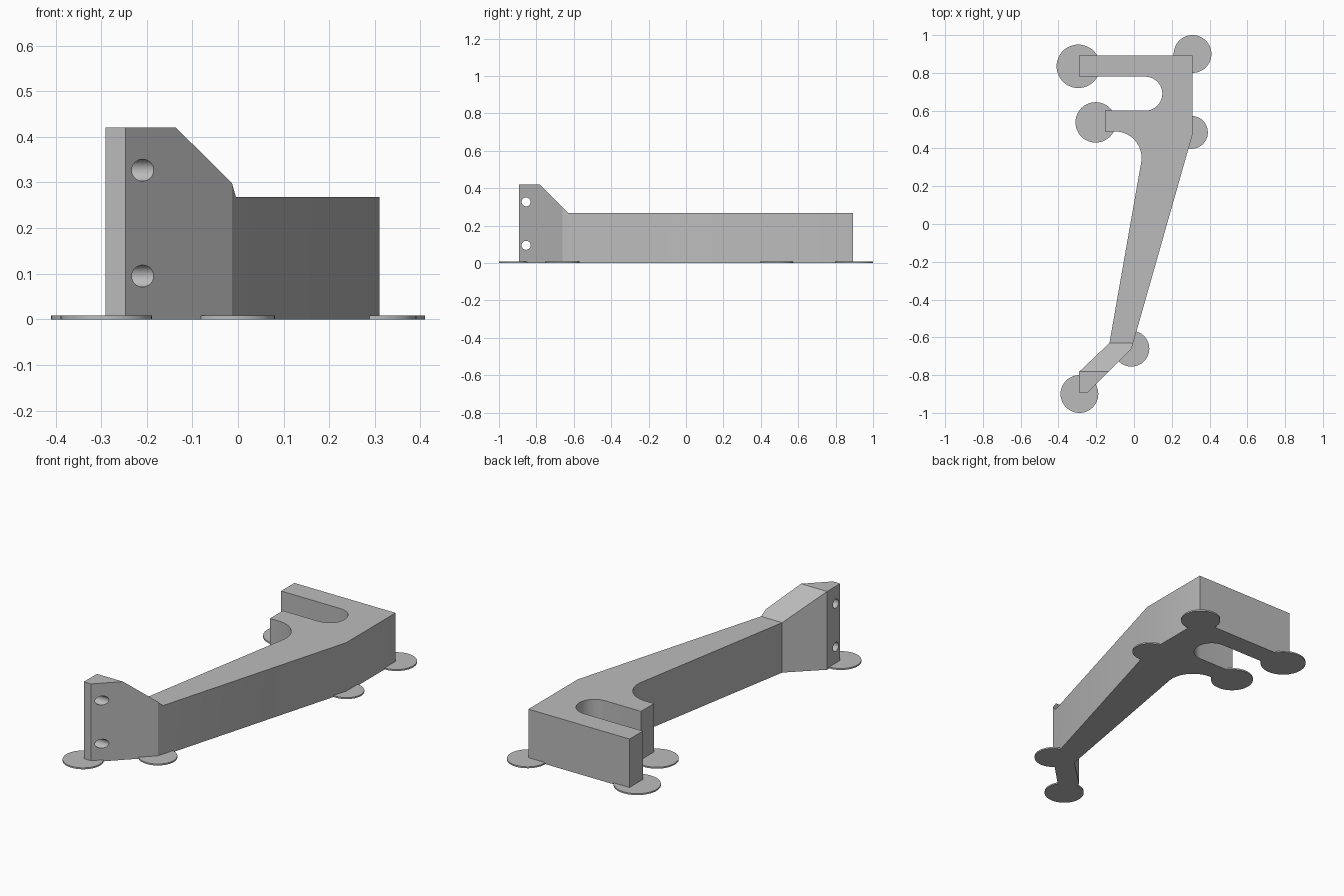
import bpy, bmesh
from math import pi, cos, sin, radians
from mathutils import Matrix, Vector

cube = bpy.data.objects.get("Cube")
if cube:
    bpy.data.objects.remove(cube)

GREY = (0.5, 0.5, 0.5, 1)
grey = bpy.data.materials.new("light grey")
grey.use_nodes = True
grey.diffuse_color = GREY
grey.node_tree.nodes["Principled BSDF"].inputs["Base Color"].default_value = GREY


def make_object(name, bm):
    bmesh.ops.recalc_face_normals(bm, faces=bm.faces)
    mesh = bpy.data.meshes.new(name)
    bm.to_mesh(mesh)
    bm.free()
    mesh.materials.append(grey)
    obj = bpy.data.objects.new(name, mesh)
    bpy.context.collection.objects.link(obj)
    return obj


def prism(name, points, offset):
    """Extrude a closed 3D outline along an offset."""
    bm = bmesh.new()
    face = bm.faces.new([bm.verts.new(p) for p in points])
    extruded = bmesh.ops.extrude_face_region(bm, geom=[face])["geom"]
    verts = [g for g in extruded if isinstance(g, bmesh.types.BMVert)]
    bmesh.ops.translate(bm, verts=verts, vec=Vector(offset))
    return make_object(name, bm)


def cylinder(name, centre, radius, depth, rotation=Matrix(), segments=48):
    bm = bmesh.new()
    bmesh.ops.create_cone(bm, cap_ends=True, segments=segments, radius1=radius,
                          radius2=radius, depth=depth,
                          matrix=Matrix.Translation(centre) @ rotation)
    return make_object(name, bm)


def arc(cx, cy, r, start, end, steps=20):
    angles = [radians(start + (end - start) * i / steps) for i in range(steps + 1)]
    return [(cx + r * cos(a), cy + r * sin(a)) for a in angles]


def select_only(obj):
    bpy.ops.object.select_all(action='DESELECT')
    obj.select_set(True)
    bpy.context.view_layer.objects.active = obj


def cut(obj, cutter):
    cutter.hide_render = True
    mod = obj.modifiers.new("cut", 'BOOLEAN')
    mod.operation = 'DIFFERENCE'
    mod.solver = 'EXACT'
    mod.object = cutter
    select_only(obj)
    bpy.ops.object.modifier_apply(modifier=mod.name)
    bpy.data.objects.remove(cutter)


# Bracket arm: plan outline with hook slot and inner fillet
outline = [(-0.29, 0.893), (0.31, 0.893), (0.31, 0.475), (-0.013, -0.66),
           (-0.247, -0.893), (-0.29, -0.893), (-0.29, -0.782), (-0.13, -0.63)]
outline += arc(-0.10, 0.35, 0.14, -10, 90)
outline += [(-0.153, 0.49), (-0.153, 0.60)]
outline += arc(0.06, 0.69, 0.09, -90, 90)
outline += [(-0.29, 0.78)]
arm = prism("bracket_arm", [(x, y, 0) for x, y in outline], (0, 0, 0.42))

# Lower the arm behind the raised, sloping mounting end
side = [(-0.802, 0.44), (-0.63, 0.268), (1.1, 0.268), (1.1, 0.6), (-0.802, 0.6)]
cut(arm, prism("top_cutter", [(-1, y, z) for y, z in side], (2, 0, 0)))

# Screw holes through the mounting end
for z in (0.095, 0.327):
    cut(arm, cylinder("hole_cutter", (-0.2, -0.855, z), 0.024, 0.5,
                      Matrix.Rotation(pi / 2, 4, 'Y'), 32))
select_only(arm)
bpy.ops.object.shade_smooth_by_angle(angle=radians(25))

# Thin round pads under the corners
pads = {
    "hook_tip_pad": (-0.295, 0.835, 0.115),
    "back_corner_pad": (0.31, 0.90, 0.10),
    "finger_tip_pad": (-0.203, 0.538, 0.107),
    "side_corner_pad": (0.304, 0.485, 0.087),
    "bend_pad": (-0.014, -0.66, 0.095),
    "mount_pad": (-0.289, -0.90, 0.10),
}
for name, (x, y, r) in pads.items():
    pad = cylinder(name, (x, y, 0.004), r, 0.008)
    select_only(pad)
    bpy.ops.object.shade_smooth_by_angle(angle=radians(25))
